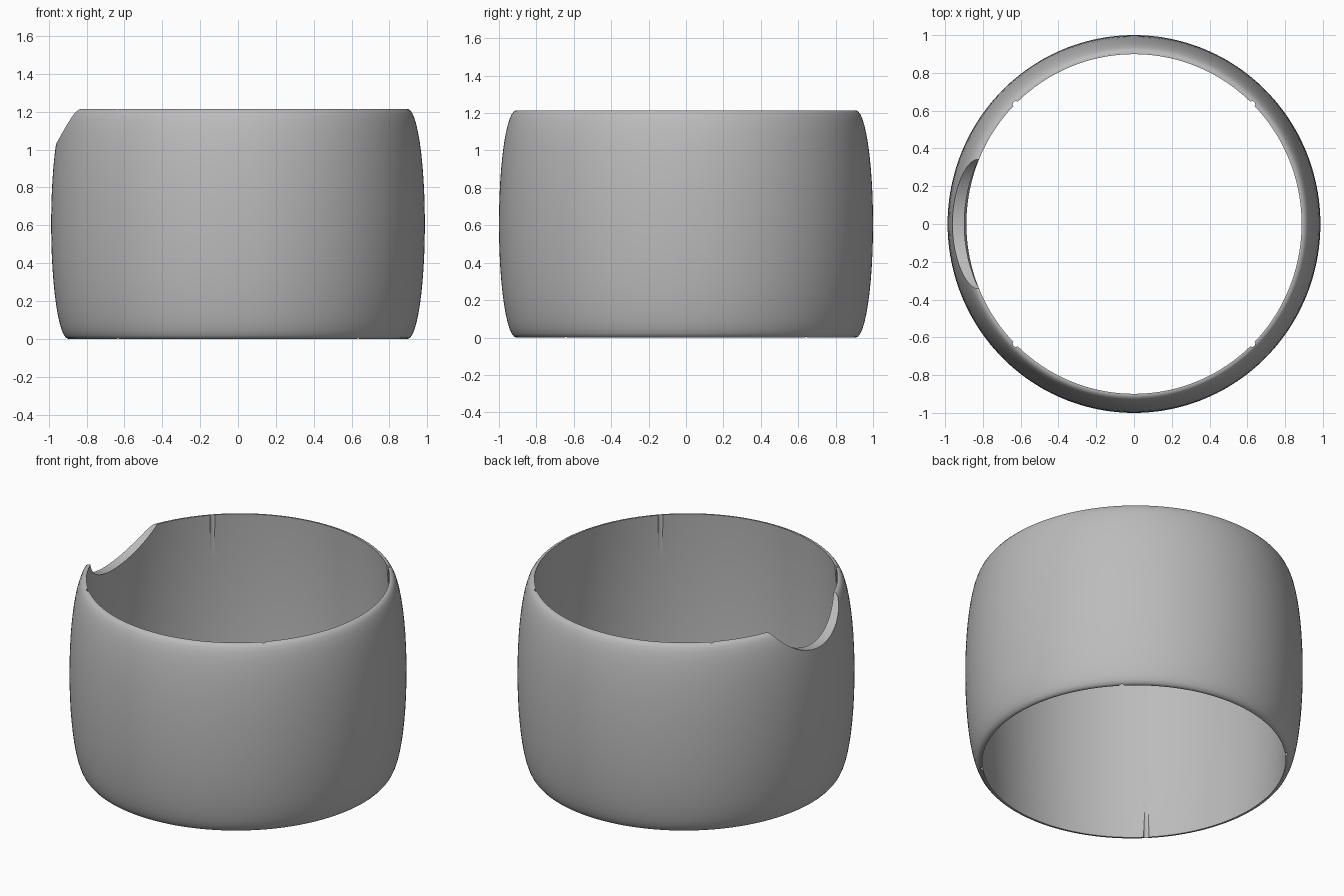
import bpy
import bmesh
import math
from mathutils import Matrix, Vector

if "Cube" in bpy.data.objects:
    bpy.data.objects.remove(bpy.data.objects["Cube"], do_unlink=True)

HEIGHT = 1.215
MID = HEIGHT / 2
SQUASH_X = 0.987      # the band is very slightly oval
STEPS = 24            # points along each wall profile
SEGMENTS = 192


def make_object(name, bm):
    bmesh.ops.recalc_face_normals(bm, faces=bm.faces[:])
    mesh = bpy.data.meshes.new(name)
    bm.to_mesh(mesh)
    bm.free()
    obj = bpy.data.objects.new(name, mesh)
    bpy.context.collection.objects.link(obj)
    return obj


def cylinder(name, location, scale, length, axis="Z", sides=64):
    """Elliptical cylinder; for axis X the scale pair is (z, y)."""
    bm = bmesh.new()
    bmesh.ops.create_cone(bm, cap_ends=True, segments=sides,
                          radius1=1, radius2=1, depth=length)
    bmesh.ops.scale(bm, vec=(scale[0], scale[1], 1), verts=bm.verts[:])
    if axis == "X":
        bm.transform(Matrix.Rotation(math.pi / 2, 4, "Y"))
    bm.transform(Matrix.Translation(Vector(location)))
    return make_object(name, bm)


def cut(target, cutter):
    cutter.hide_render = True
    mod = target.modifiers.new(cutter.name, "BOOLEAN")
    mod.operation = "DIFFERENCE"
    mod.solver = "EXACT"
    mod.object = cutter
    bpy.context.view_layer.objects.active = target
    bpy.ops.object.modifier_apply(modifier=mod.name)
    bpy.data.objects.remove(cutter, do_unlink=True)


# Barrel-shaped band: elliptical outer wall, gently hollowed inner wall
outer, inner = [], []
for i in range(STEPS + 1):
    angle = math.pi * i / STEPS
    t = -math.cos(angle)
    z = MID * (1 + t)
    outer.append((0.908 + 0.092 * math.sin(angle), z))
    inner.append((0.921 - 0.022 * t * t, z))
profile = outer + inner[::-1]

bm = bmesh.new()
rings = []
for k in range(SEGMENTS):
    a = 2 * math.pi * k / SEGMENTS
    rings.append([bm.verts.new((r * math.cos(a) * SQUASH_X, r * math.sin(a), z))
                  for r, z in profile])
for k, ring in enumerate(rings):
    after = rings[(k + 1) % SEGMENTS]
    for j in range(len(profile)):
        n = (j + 1) % len(profile)
        bm.faces.new((ring[j], after[j], after[n], ring[n]))
band = make_object("band", bm)

# Round scoop out of the upper rim
cut(band, cylinder("rim_scoop", (-0.9, 0, 1.44), (0.41, 0.41), 0.6, "X", 128))

# Five upright vent slots on the opposite side
for i in range(-2, 3):
    cut(band, cylinder("vent_slot", (0.95, 0.073 * i, MID + 0.004),
                       (0.243, 0.0265), 0.5, "X"))

# Four shallow inner grooves that fade out towards mid height
for sx in (-1, 1):
    for sy in (-1, 1):
        r = 0.897 * math.sqrt(0.5)
        cut(band, cylinder("inner_groove", (sx * r * SQUASH_X, sy * r, MID),
                           (0.016, 0.016), 2, "Z", 24))

# Plain grey finish
grey = bpy.data.materials.new("plain grey")
grey.use_nodes = True
colour = (0.5, 0.5, 0.5, 1)
grey.diffuse_color = colour
grey.node_tree.nodes["Principled BSDF"].inputs["Base Color"].default_value = colour
band.data.materials.clear()
band.data.materials.append(grey)

bpy.ops.object.select_all(action="DESELECT")
band.select_set(True)
bpy.context.view_layer.objects.active = band
bpy.ops.object.shade_smooth_by_angle(angle=math.radians(30))
